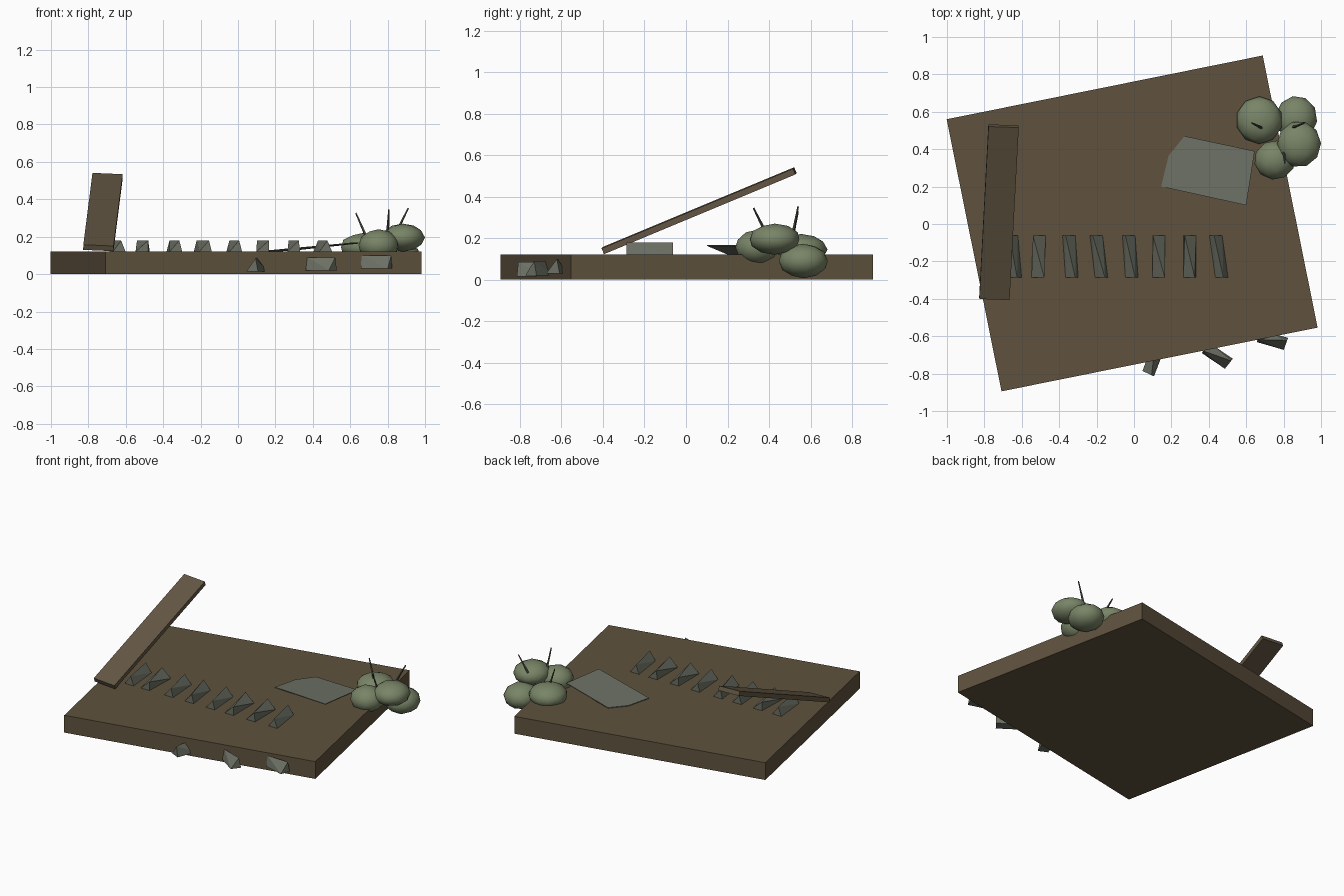
import bpy
import bmesh
from math import radians
from mathutils import Vector, Matrix

cube = bpy.data.objects.get("Cube")
if cube:
    bpy.data.objects.remove(cube)


def material(name, rgb):
    m = bpy.data.materials.new(name)
    m.use_nodes = True
    m.diffuse_color = (*rgb, 1)
    m.node_tree.nodes["Principled BSDF"].inputs["Base Color"].default_value = (*rgb, 1)
    return m


earth = material("earth brown", (0.115, 0.084, 0.048))
wood = material("plank brown", (0.125, 0.094, 0.056))
stone = material("grey green stone", (0.15, 0.163, 0.127))
leaf = material("leaf green", (0.19, 0.232, 0.135))
twig_mat = material("dark twig", (0.075, 0.08, 0.05))


def finish(name, bm, mat, smooth=False):
    bmesh.ops.recalc_face_normals(bm, faces=bm.faces[:])
    mesh = bpy.data.meshes.new(name)
    bm.to_mesh(mesh)
    bm.free()
    mesh.materials.append(mat)
    for p in mesh.polygons:
        p.use_smooth = smooth
    ob = bpy.data.objects.new(name, mesh)
    bpy.context.collection.objects.link(ob)
    return ob


def box(name, size, loc, rot, mat):
    bm = bmesh.new()
    bmesh.ops.create_cube(bm, size=1)
    bmesh.ops.scale(bm, vec=size, verts=bm.verts[:])
    ob = finish(name, bm, mat)
    ob.location = loc
    ob.rotation_euler = [radians(a) for a in rot]
    return ob


def loft(name, first, second, mat):
    """Join two matching outlines into a closed solid of triangles."""
    bm = bmesh.new()
    a = [bm.verts.new(p) for p in first]
    b = [bm.verts.new(p) for p in second]
    n = len(a)
    bm.faces.new(a)
    bm.faces.new(b[::-1])
    for i in range(n):
        j = (i + 1) % n
        bm.faces.new((a[i], b[i], b[j], a[j]))
    bmesh.ops.triangulate(bm, faces=[f for f in bm.faces if len(f.verts) == 4])
    return finish(name, bm, mat)


def wedge(name, lean, ridge, height=0.06, length=0.225):
    """Stone wedge whose ridge crosses diagonally from back to front."""
    def section(side):
        y, s = side * length / 2, -side * lean
        return [(s - 0.034, y, 0), (s + 0.034, y, 0), (-side * ridge, y, height)]
    return loft(name, section(1), section(-1), stone)


# Ground slab
box("ground_slab", (1.724, 1.484, 0.12), (-0.01, 0.003, 0.06), (0, 0, 11.4), earth)

# Leaning plank
box("leaning_plank", (0.162, 1.0, 0.03), (-0.722, 0.063, 0.332), (22.6, 2.5, -2), wood)

# Row of stone wedges across the slab
row = [(-0.645, 0.01, 0.02), (-0.51, -0.004, 0.03), (-0.34, 0.008, 0.026),
       (-0.188, 0.014, 0.033), (-0.02, 0.008, 0.026), (0.133, 0, 0.032),
       (0.298, 0, 0.027), (0.453, 0.016, 0.025)]
for i, (x, lean, ridge) in enumerate(row):
    wedge(f"stone_wedge_{i + 1}", lean, ridge).location = (x, -0.174, 0.12)

# Stones embedded in the front edge
for i, (x, y, z, turn) in enumerate([(0.103, -0.73, 0.015, -25),
                                     (0.445, -0.705, 0.02, 52),
                                     (0.74, -0.62, 0.03, 70)]):
    ob = wedge(f"edge_stone_{i + 1}", 0.005, 0.025, 0.07, 0.15)
    ob.location = (x, y, z)
    ob.rotation_euler.z = radians(turn)

# Tilted flat stone
outline = [(0.145, 0.2, 0.126), (0.6, 0.1, 0.168), (0.645, 0.39, 0.168),
           (0.27, 0.47, 0.128), (0.185, 0.365, 0.126)]
loft("flat_stone", outline, [(x, y, z - 0.005) for x, y, z in outline], stone)

# Bush lobes
lobes = [((0.67, 0.555, 0.145), (0.125, 0.127, 0.075)),
         ((0.868, 0.565, 0.09), (0.112, 0.12, 0.083)),
         ((0.882, 0.427, 0.195), (0.118, 0.124, 0.075)),
         ((0.752, 0.342, 0.155), (0.11, 0.105, 0.085))]
for i, (loc, size) in enumerate(lobes):
    bm = bmesh.new()
    bmesh.ops.create_icosphere(bm, subdivisions=2, radius=1)
    bmesh.ops.rotate(bm, verts=bm.verts[:], matrix=Matrix.Rotation(i * 0.8, 3, "Z"))
    bmesh.ops.scale(bm, vec=size, verts=bm.verts[:])
    finish(f"bush_lobe_{i + 1}", bm, leaf, True).location = loc

# Twigs rising from the bush
twigs = [((0.69, 0.51, 0.19), (0.63, 0.54, 0.327)),
         ((0.845, 0.515, 0.22), (0.91, 0.54, 0.352)),
         ((0.8, 0.385, 0.225), (0.807, 0.325, 0.345))]
for i, (base, tip) in enumerate(twigs):
    axis = Vector(tip) - Vector(base)
    bm = bmesh.new()
    bmesh.ops.create_cone(bm, cap_ends=True, segments=4, radius1=0.008,
                          radius2=0.004, depth=axis.length)
    ob = finish(f"twig_{i + 1}", bm, twig_mat)
    ob.location = (Vector(base) + Vector(tip)) / 2
    ob.rotation_euler = axis.to_track_quat("Z", "Y").to_euler()
